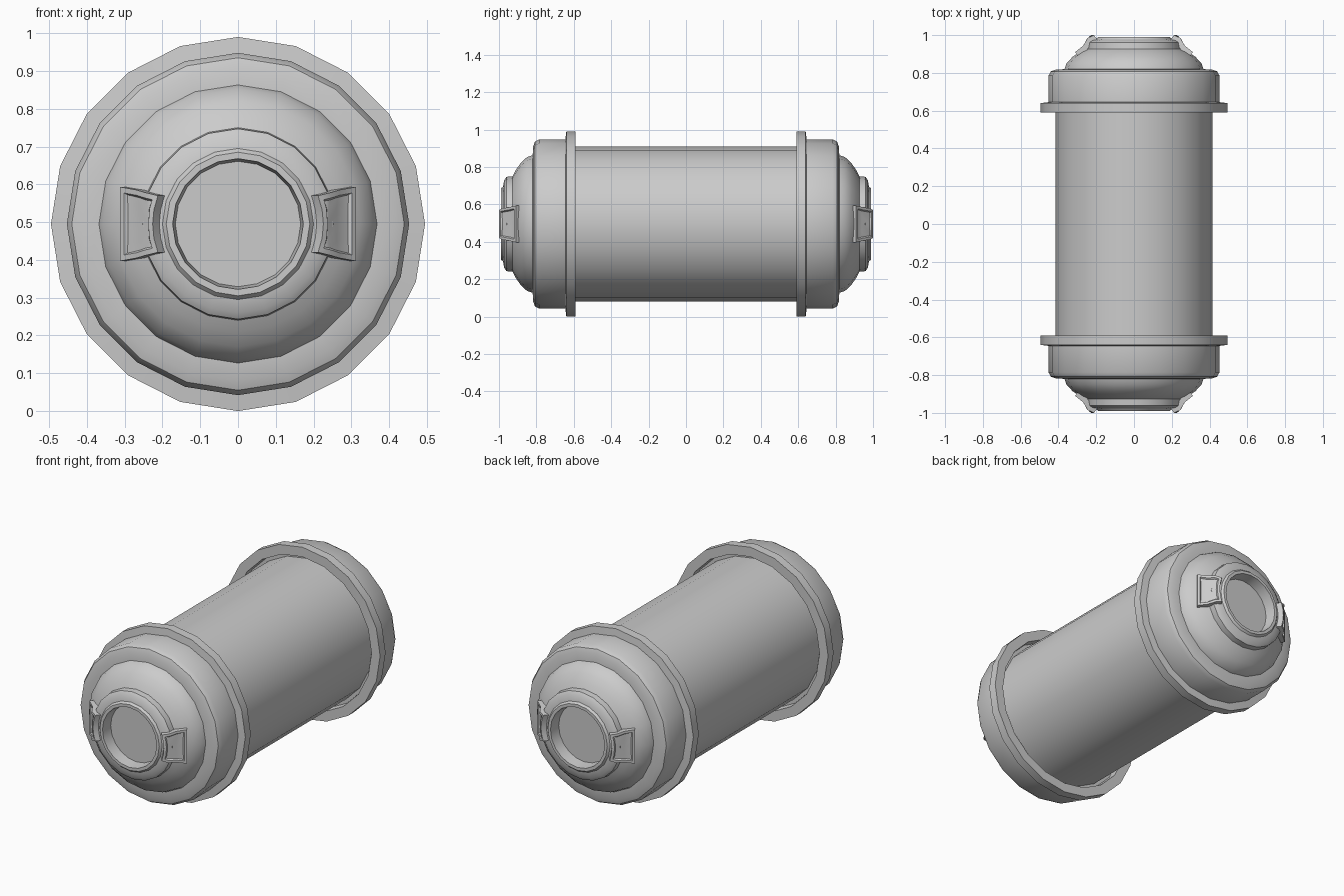
import bpy, bmesh, math
from mathutils import Vector

if "Cube" in bpy.data.objects:
    bpy.data.objects.remove(bpy.data.objects["Cube"])

CZ = 0.495      # height of the long axis
SIDES = 20


def finish(name, bm, mirror, angle=35):
    bmesh.ops.recalc_face_normals(bm, faces=bm.faces)
    me = bpy.data.meshes.new(name)
    bm.to_mesh(me)
    bm.free()
    ob = bpy.data.objects.new(name, me)
    bpy.context.collection.objects.link(ob)
    ob.location.z = CZ
    if any(mirror):
        m = ob.modifiers.new("Mirror", 'MIRROR')
        m.use_axis = mirror
        m.use_clip = False
        m.use_mirror_merge = False
    bpy.ops.object.select_all(action='DESELECT')
    ob.select_set(True)
    bpy.context.view_layer.objects.active = ob
    bpy.ops.object.shade_smooth_by_angle(angle=math.radians(angle))
    return ob


def lathe(name, profile, mirror):
    """Spin (y, radius) points about the y axis, ends closed with flat faces."""
    bm = bmesh.new()
    rings = []
    for y, r in profile:
        rings.append([bm.verts.new((r * math.sin(2 * math.pi * i / SIDES), -y,
                                    r * math.cos(2 * math.pi * i / SIDES)))
                      for i in range(SIDES)])
    for a, b in zip(rings, rings[1:]):
        for i in range(SIDES):
            j = (i + 1) % SIDES
            bm.faces.new((a[i], a[j], b[j], b[i]))
    bm.faces.new(rings[0])
    bm.faces.new(rings[-1])
    return finish(name, bm, mirror)


# Main tube
lathe("body_tube", [(-0.64, 0.415), (0.64, 0.415)], (False, False, False))

# Stepped end cap: flange, collar, dome, neck ring and recessed port
lathe("end_cap", [
    (0.63, 0.40), (0.63, 0.435), (0.59, 0.44), (0.59, 0.495), (0.64, 0.495),
    (0.645, 0.453), (0.785, 0.453), (0.808, 0.44), (0.817, 0.415), (0.82, 0.368),
    (0.85, 0.358), (0.885, 0.325), (0.912, 0.285), (0.927, 0.255),
    (0.96, 0.252), (0.972, 0.235), (0.978, 0.20), (0.99, 0.19),
    (0.99, 0.173), (0.925, 0.166)], (False, True, False))

# Bent clip plates beside the port: (x, y, half height) along the bend
stations = [(0.212, 1.0, 0.075), (0.245, 0.985, 0.083),
            (0.268, 0.945, 0.09), (0.312, 0.91, 0.098)]
bm = bmesh.new()
rows = []
for x, y, h in stations:
    row = []
    for t in (-1, -0.5, 0, 0.5, 1):
        bow = 0.014 * (1 - t * t) if x < 0.23 else 0.0
        row.append(bm.verts.new((x + bow, -y, h * t)))
    rows.append(row)
for a, b in zip(rows, rows[1:]):
    for i in range(4):
        bm.faces.new((a[i], b[i], b[i + 1], a[i + 1]))
top = list(bm.faces)
# thickness towards the cap
out = Vector((0.6, -0.8, 0))
ext = bmesh.ops.extrude_face_region(bm, geom=top, use_keep_orig=True)
front = [f for f in ext["geom"] if isinstance(f, bmesh.types.BMFace)]
back = top
bmesh.ops.translate(bm, verts=list({v for f in back for v in f.verts}), vec=-out * 0.032)
bmesh.ops.recalc_face_normals(bm, faces=bm.faces)
# sunken panel inside a raised rim
bmesh.ops.inset_region(bm, faces=front, thickness=0.014, use_even_offset=True)
bmesh.ops.inset_region(bm, faces=front, thickness=0.006, depth=-0.008)
clip = finish("port_clip", bm, (True, True, False), 40)
